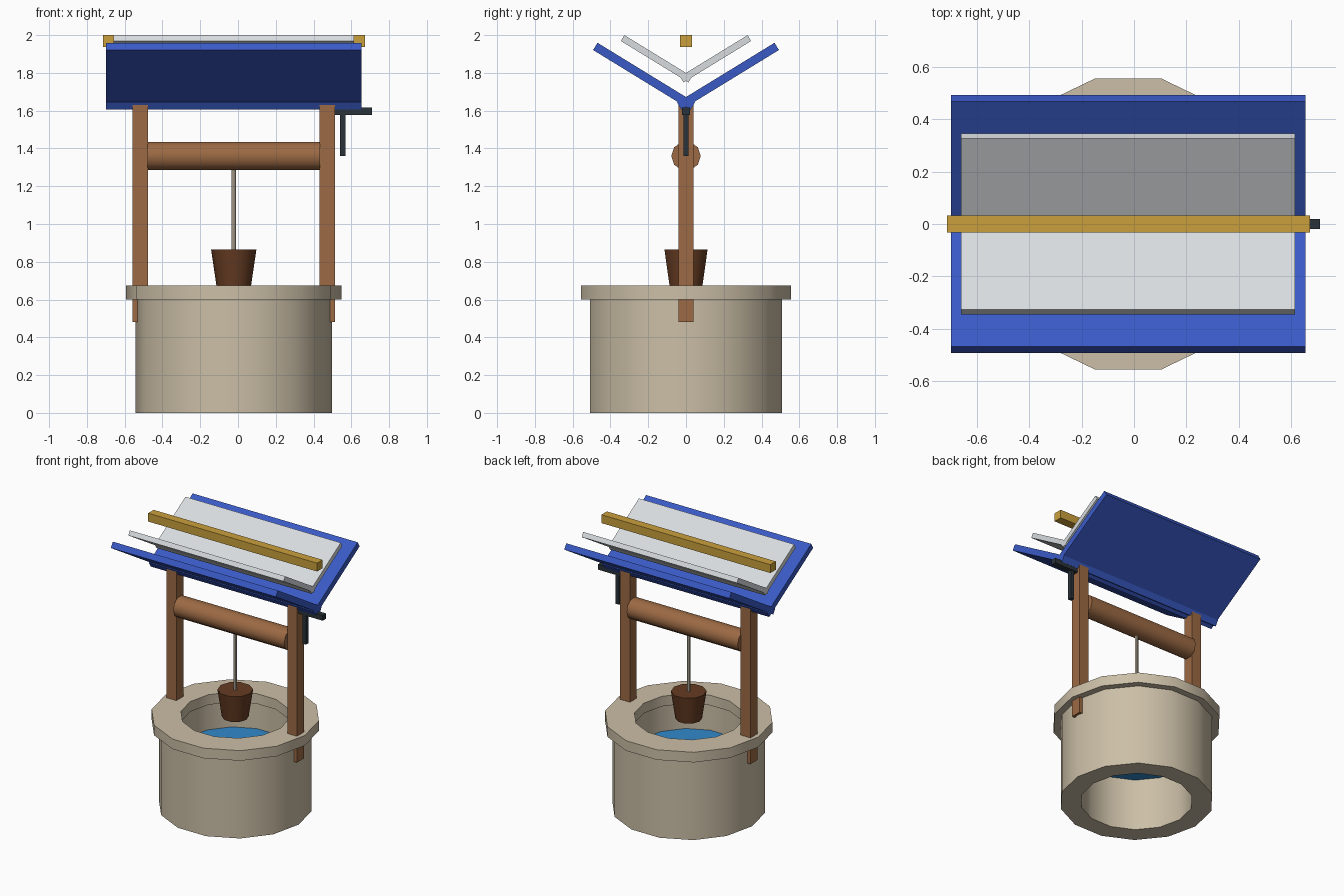
import bpy, bmesh, math
from math import sin, cos, pi, radians

if "Cube" in bpy.data.objects:
    bpy.data.objects.remove(bpy.data.objects["Cube"], do_unlink=True)

AXIS_X = -0.0225  # the well's own centre line


def material(name, r, g, b):
    m = bpy.data.materials.new(name)
    m.use_nodes = True
    m.diffuse_color = (r, g, b, 1)
    m.node_tree.nodes["Principled BSDF"].inputs["Base Color"].default_value = (r, g, b, 1)
    return m


stone = material("stone beige", 0.60, 0.52, 0.385)
wood = material("warm wood", 0.333, 0.144, 0.058)
dark_wood = material("dark wood", 0.133, 0.045, 0.016)
rope_fibre = material("rope fibre", 0.58, 0.52, 0.40)
blue = material("roof blue", 0.042, 0.102, 0.565)
pale = material("pale grey", 0.686, 0.716, 0.738)
gold = material("gold", 0.59, 0.352, 0.045)
iron = material("dark iron", 0.023, 0.032, 0.041)
water_blue = material("water blue", 0.03, 0.246, 0.604)


def finish(name, bm, mat, smooth=None):
    bmesh.ops.recalc_face_normals(bm, faces=bm.faces)
    me = bpy.data.meshes.new(name)
    bm.to_mesh(me)
    bm.free()
    me.materials.append(mat)
    ob = bpy.data.objects.new(name, me)
    bpy.context.collection.objects.link(ob)
    if smooth:
        bpy.ops.object.select_all(action='DESELECT')
        ob.select_set(True)
        bpy.context.view_layer.objects.active = ob
        bpy.ops.object.shade_smooth_by_angle(angle=radians(smooth))
    return ob


def box(name, x, y, z, mat):
    """Box from (low, high) pairs."""
    bm = bmesh.new()
    bmesh.ops.create_cube(bm, size=1)
    for v in bm.verts:
        v.co = [p[0] if c < 0 else p[1] for c, p in zip(v.co, (x, y, z))]
    return finish(name, bm, mat)


def tube(name, r_out, r_in, z0, z1, sides, mat):
    """Hollow ring with a rectangular section."""
    bm = bmesh.new()
    section = [(r_out, z0), (r_out, z1), (r_in, z1), (r_in, z0)]
    rings = [[bm.verts.new((AXIS_X + r * cos(2 * pi * i / sides), r * sin(2 * pi * i / sides), z))
              for r, z in section] for i in range(sides)]
    for i, a in enumerate(rings):
        b = rings[(i + 1) % sides]
        for k in range(4):
            n = (k + 1) % 4
            bm.faces.new((a[k], b[k], b[n], a[n]))
    return finish(name, bm, mat, 30)


def drum(name, r_low, r_high, z0, z1, sides, mat):
    """Closed upright cylinder or cone on the centre line."""
    bm = bmesh.new()
    rings = [[bm.verts.new((AXIS_X + r * cos(2 * pi * i / sides), r * sin(2 * pi * i / sides), z))
              for i in range(sides)] for r, z in ((r_low, z0), (r_high, z1))]
    for i in range(sides):
        n = (i + 1) % sides
        bm.faces.new((rings[0][i], rings[0][n], rings[1][n], rings[1][i]))
    for ring in rings:
        bm.faces.new(ring)
    return finish(name, bm, mat, 40)


def along_x(name, profile, x0, x1, mat, smooth=None):
    """Extrude a (y, z) profile along x."""
    bm = bmesh.new()
    face = bm.faces.new([bm.verts.new((x0, y, z)) for y, z in profile])
    new = bmesh.ops.extrude_face_region(bm, geom=[face])["geom"]
    for v in new:
        if isinstance(v, bmesh.types.BMVert):
            v.co.x = x1
    return finish(name, bm, mat, smooth)


def slab(name, side, eave, length, thick, x0, x1, mat):
    """Sloping board that falls from its eave to the valley."""
    a = radians(31.5)
    y, z = eave
    iy, iz = y - length * cos(a), z - length * sin(a)
    ty, tz = -thick * sin(a), thick * cos(a)
    pts = [(y, z), (y + ty, z + tz), (iy + ty, iz + tz), (iy, iz)]
    return along_x(name, [(side * p, q) for p, q in pts], x0, x1, mat)


# Stone base, rim and water
tube("well_wall", 0.52, 0.38, 0, 0.6, 14, stone)
tube("well_rim", 0.57, 0.37, 0.6, 0.675, 14, stone)
drum("water", 0.38, 0.38, 0.385, 0.41, 14, water_blue)

# Posts and winding roller
for name, s in (("left_post", 1), ("right_post", -1)):
    c = AXIS_X + s * 0.495
    box(name, (c - 0.04, c + 0.04), (-0.04, 0.04), (0.48, 1.633), wood)
circle = [(0.078 * cos(i * pi / 5), 1.36 + 0.078 * sin(i * pi / 5)) for i in range(10)]
along_x("roller", circle, AXIS_X - 0.456, AXIS_X + 0.456, wood, 40)

# Rope and bucket
drum("rope", 0.012, 0.012, 0.85, 1.3, 8, rope_fibre)
drum("bucket", 0.09, 0.12, 0.663, 0.865, 10, dark_wood)

# Crank handle
box("crank_arm", (0.54, 0.568), (-0.014, 0.014), (1.36, 1.6), iron)
box("crank_grip", (0.51, 0.71), (-0.02, 0.02), (1.578, 1.617), iron)

# Butterfly roof, inner panels and top beam
for name, s in (("front", -1), ("back", 1)):
    slab(name + "_roof", s, (0.492, 1.921), 0.605, 0.045, -0.70, 0.655, blue)
    slab(name + "_panel", s, (0.345, 1.969), 0.42, 0.036, -0.66, 0.615, pale)
box("top_beam", (-0.715, 0.672), (-0.032, 0.032), (1.938, 2.0), gold)
